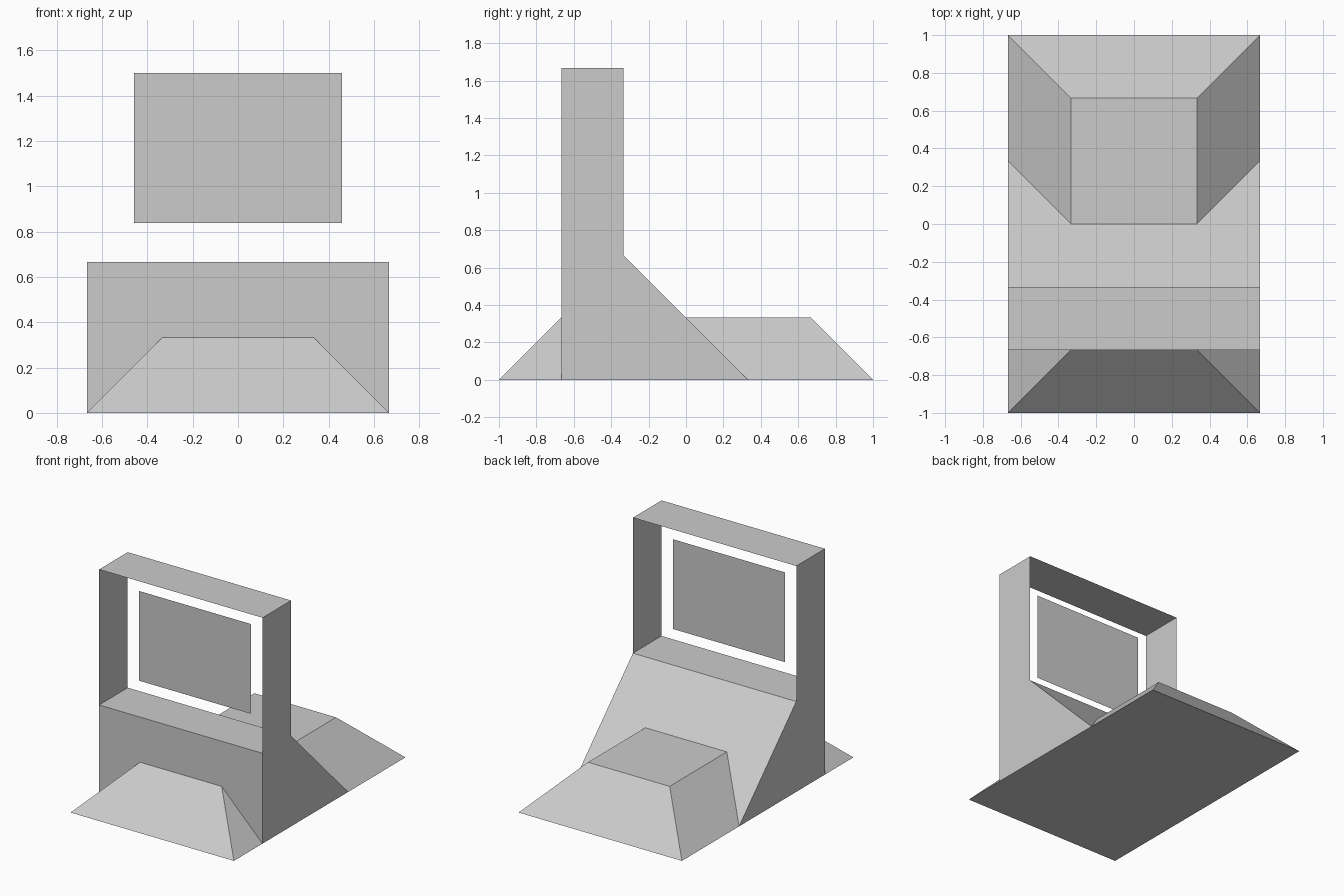
import bpy, bmesh

if "Cube" in bpy.data.objects:
    bpy.data.objects.remove(bpy.data.objects["Cube"])

T = 1 / 3  # modelling unit: one third


def make_object(name, bm):
    mesh = bpy.data.meshes.new(name)
    bm.to_mesh(mesh)
    bm.free()
    obj = bpy.data.objects.new(name, mesh)
    bpy.context.collection.objects.link(obj)
    return obj


def face(bm, points):
    return bm.faces.new([bm.verts.new(p) for p in points])


# Base: low block with sloped sides
bm = bmesh.new()
bmesh.ops.create_cube(bm, size=1)
for v in bm.verts:
    top = v.co.z > 0
    v.co.x *= 2 * T if top else 4 * T
    v.co.y *= 4 * T if top else 2
    v.co.z = T if top else 0
make_object("sloped_base", bm)

# Housing: two thin side walls joined by front, shelf, back ramp and roof
bm = bmesh.new()
profile = [(-2 * T, 0), (T, 0), (-T, 2 * T), (-T, 5 * T), (-2 * T, 5 * T)]
front_bottom, ramp_foot, ramp_top, roof_back, roof_front = profile
shelf_front = (-2 * T, 2 * T)
for x in (-2 * T, 2 * T):
    pts = [(x, y, z) for y, z in profile]
    face(bm, pts if x > 0 else pts[::-1])
for a, b in ((front_bottom, shelf_front), (shelf_front, ramp_top),
             (ramp_top, ramp_foot), (roof_front, roof_back)):
    face(bm, [(2 * T, *a), (2 * T, *b), (-2 * T, *b), (-2 * T, *a)])
bmesh.ops.remove_doubles(bm, verts=bm.verts, dist=1e-4)
make_object("open_housing", bm)

# Screen: thin panel floating inside the open frame
bm = bmesh.new()
face(bm, [(x, -0.5, z) for x, z in
          ((-0.458, 0.838), (0.458, 0.838), (0.458, 1.5), (-0.458, 1.5))])
make_object("screen_panel", bm)
